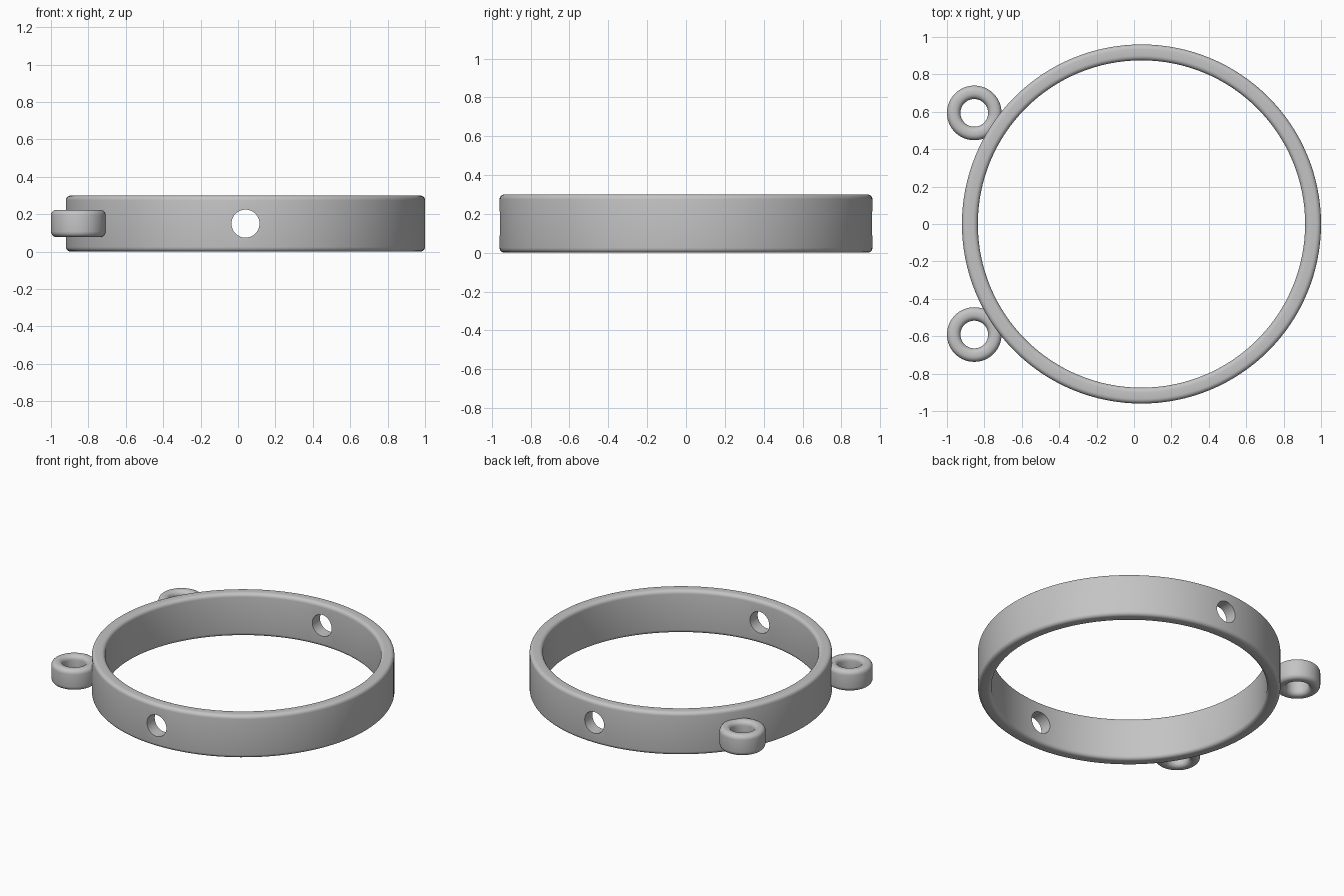
import bpy
import math
from mathutils import Vector

cube = bpy.data.objects.get("Cube")
if cube:
    bpy.data.objects.remove(cube, do_unlink=True)

# Single plain grey finish
grey = bpy.data.materials.new("plain grey")
grey.use_nodes = True
grey.diffuse_color = (0.55, 0.55, 0.55, 1)
grey.node_tree.nodes["Principled BSDF"].inputs["Base Color"].default_value = grey.diffuse_color


def rounded_profile(r_in, r_out, z_low, z_high, radius, steps=5):
    """Rounded rectangle in the (radius, height) plane."""
    corners = [(r_out - radius, z_low + radius, -90), (r_out - radius, z_high - radius, 0),
               (r_in + radius, z_high - radius, 90), (r_in + radius, z_low + radius, 180)]
    points = []
    for cx, cz, start in corners:
        for i in range(steps + 1):
            a = math.radians(start + 90 * i / steps)
            points.append((cx + radius * math.cos(a), cz + radius * math.sin(a)))
    return points


def lathe(name, profile, centre, segments):
    """Closed ring swept from a profile about a vertical axis."""
    n = len(profile)
    verts, faces = [], []
    for s in range(segments):
        a = math.tau * s / segments
        verts += [Vector((centre[0] + r * math.cos(a), centre[1] + r * math.sin(a), z))
                  for r, z in profile]
        t = (s + 1) % segments
        for i in range(n):
            j = (i + 1) % n
            faces.append((s * n + i, t * n + i, t * n + j, s * n + j))
    mesh = bpy.data.meshes.new(name)
    mesh.from_pydata(verts, [], faces)
    mesh.update()
    mesh.materials.append(grey)
    obj = bpy.data.objects.new(name, mesh)
    bpy.context.collection.objects.link(obj)
    return obj


def select_only(obj):
    bpy.ops.object.select_all(action='DESELECT')
    obj.select_set(True)
    bpy.context.view_layer.objects.active = obj


# Main band
RING_X = 0.04
band = lathe("band", rounded_profile(0.875, 0.96, 0, 0.3, 0.025), (RING_X, 0), 128)

# Round hole bored through the front and back walls
bpy.ops.mesh.primitive_cylinder_add(vertices=48, radius=0.075, depth=3,
                                    location=(RING_X, 0, 0.15),
                                    rotation=(math.pi / 2, 0, 0))
cutter = bpy.context.object
cutter.name = "hole_cutter"
cutter.hide_render = True
cutter.data.materials.append(grey)
select_only(band)
bore = band.modifiers.new("bore", 'BOOLEAN')
bore.operation = 'DIFFERENCE'
bore.solver = 'EXACT'
bore.object = cutter
bpy.ops.object.modifier_apply(modifier=bore.name)
bpy.data.objects.remove(cutter, do_unlink=True)

# Two eyelets on the right side
eyelets = [lathe(name, rounded_profile(0.074, 0.146, 0.078, 0.224, 0.03), (-0.854, y), 64)
           for name, y in (("front_eyelet", -0.591), ("back_eyelet", 0.594))]

for part in [band] + eyelets:
    select_only(part)
    bpy.ops.object.shade_smooth_by_angle(angle=math.radians(35))
